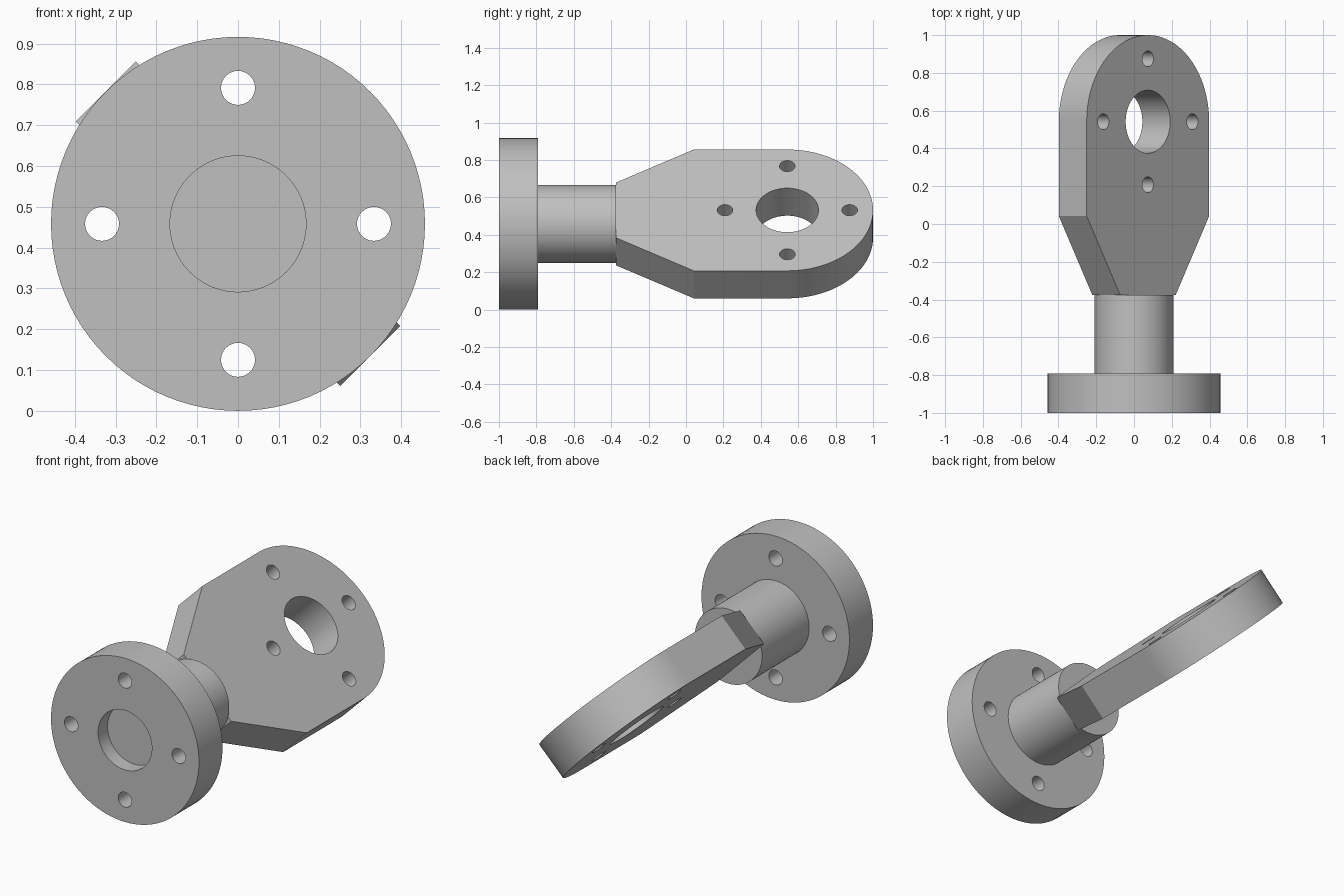
import bpy
import bmesh
from math import pi, cos, sin, radians
from mathutils import Matrix, Vector

cube = bpy.data.objects.get("Cube")
if cube:
    bpy.data.objects.remove(cube, do_unlink=True)

U = 1 / 24            # drawing unit: the whole part is 48 units long
AXIS_Z = 11 * U       # height of the common axis
SEGMENTS = 96

steel = bpy.data.materials.new("grey steel")
steel.use_nodes = True
GREY = (0.53, 0.53, 0.53, 1)
steel.diffuse_color = GREY
steel.node_tree.nodes["Principled BSDF"].inputs["Base Color"].default_value = GREY


def arc(radius, start=0, end=2 * pi, centre=(0, 0), steps=SEGMENTS):
    """Points along an arc, both ends included."""
    return [(centre[0] + radius * cos(start + (end - start) * i / steps),
             centre[1] + radius * sin(start + (end - start) * i / steps))
            for i in range(steps + 1)]


def circle(radius, centre=(0, 0), steps=SEGMENTS):
    return arc(radius, centre=centre, steps=steps)[:-1]


def prism(name, outline, low, high, frame):
    """Extrude a closed outline (in units) from low to high, placed by frame."""
    bm = bmesh.new()
    face = bm.faces.new([bm.verts.new((x, y, low)) for x, y in outline])
    top = bmesh.ops.extrude_face_region(bm, geom=[face])["geom"]
    verts = [v for v in top if isinstance(v, bmesh.types.BMVert)]
    bmesh.ops.translate(bm, verts=verts, vec=Vector((0, 0, high - low)))
    bmesh.ops.recalc_face_normals(bm, faces=bm.faces)
    bm.transform(frame @ Matrix.Scale(U, 4))
    mesh = bpy.data.meshes.new(name)
    bm.to_mesh(mesh)
    bm.free()
    mesh.materials.append(steel)
    obj = bpy.data.objects.new(name, mesh)
    bpy.context.collection.objects.link(obj)
    return obj


def drill(obj, cutters):
    """Cut every cutter out of obj and discard the cutters."""
    bpy.context.view_layer.objects.active = obj
    for cutter in cutters:
        cutter.hide_render = True
        mod = obj.modifiers.new("hole", "BOOLEAN")
        mod.operation = "DIFFERENCE"
        mod.solver = "EXACT"
        mod.object = cutter
        bpy.ops.object.modifier_apply(modifier=mod.name)
        bpy.data.objects.remove(cutter, do_unlink=True)


def bolt_holes(centre, low, high, frame):
    """Four small holes on a pitch circle."""
    return [prism("bolt_hole_cutter",
                  circle(1, (centre[0] + 8 * cos(k * pi / 2),
                             centre[1] + 8 * sin(k * pi / 2)), 32),
                  low, high, frame) for k in range(4)]


# Frames: round parts run along y, the plate is rolled about y
lift = Matrix.Translation((0, 0, AXIS_Z))
along_y = lift @ Matrix.Rotation(radians(-90), 4, "X")
rolled = lift @ Matrix.Rotation(radians(45), 4, "Y")

# Flange with four bolt holes and a shallow front recess
flange = prism("flange", circle(11), -24, -19, along_y)
recess = prism("recess_cutter", circle(4), -25, -22, along_y)
drill(flange, [recess] + bolt_holes((0, 0), -25, -18, along_y))

# Stem, seated inside the flange
stem = prism("stem", circle(5), -20, -9, along_y)

# Tapered, round-ended mounting plate
eye = (0, 13)
outline = [(-11, 1), (-5, -9), (5, -9), (11, 1)] + arc(11, 0, pi, eye)
plate = prism("mounting_plate", outline, -2.5, 2.5, rolled)
bore = prism("bore_cutter", circle(4, eye), -4, 4, rolled)
drill(plate, [bore] + bolt_holes(eye, -4, 4, rolled))

# Smooth round walls, keep edges crisp
bpy.ops.object.select_all(action="DESELECT")
for part in (flange, stem, plate):
    part.select_set(True)
bpy.context.view_layer.objects.active = plate
bpy.ops.object.shade_smooth_by_angle(angle=radians(20))
